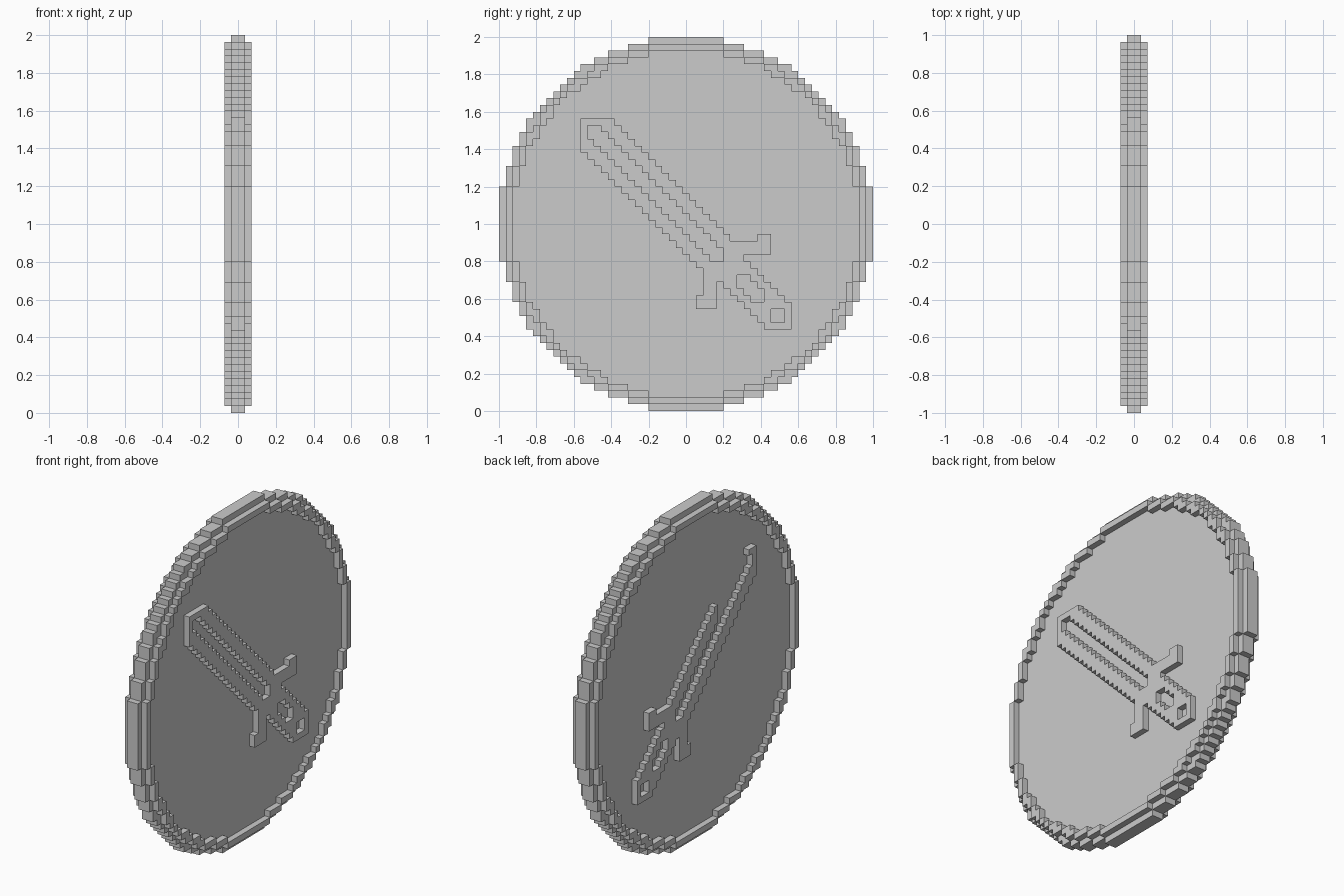
import bpy
import bmesh
from mathutils import Vector

old = bpy.data.objects.get("Cube")
if old:
    bpy.data.objects.remove(old, do_unlink=True)

HALF = 27                      # cells from the centre to the edge
UNIT = 2 / (2 * HALF + 1)      # cell size
SPAN = range(-HALF, HALF + 1)

grey = bpy.data.materials.new("plain grey")
grey.use_nodes = True
grey.diffuse_color = (0.6, 0.6, 0.6, 1)
grey.node_tree.nodes["Principled BSDF"].inputs["Base Color"].default_value = grey.diffuse_color


def in_disc(j, k, radius):
    return j * j + k * k <= radius * radius


def in_disc_body(j, k):
    return in_disc(j, k, HALF + 0.5)


def in_rim(j, k):
    return in_disc(j, k, HALF - 0.5) and not in_disc(j, k, HALF - 1.5)


def in_sword(j, k):
    across = abs(j + k)
    # Blade: diagonal band with a sunken middle
    if -15 <= j <= 6 and -6 <= k <= 15 and across <= 4:
        return not (across <= 1 and -14 <= j <= 5 and -5 <= k <= 14)
    # Crossguard: two arms with hooked ends, mirrored over the diagonal
    for a, b in ((j, k), (-k, -j)):
        if 5 <= a <= 12 and -4 <= b <= -3 or 11 <= a <= 12 and b == -2:
            return True
    # Pommel: small square frame
    if 12 <= j <= 15 and -15 <= k <= -12:
        return not (13 <= j <= 14 and -14 <= k <= -13)
    # Grip: narrower band with a sunken middle
    if 5 <= j <= 14 and -14 <= k <= -5 and across <= 3:
        return not (across <= 1 and 8 <= j <= 11 and -11 <= k <= -8)
    return False


def in_back_sword(j, k):
    # The upper edge of this blade stops short of the tip
    return in_sword(j, k) and not (j + k >= 2 and -13 <= j < -5)


def cells(rule, layers):
    return {(i, j, k) for i in layers for j in SPAN for k in SPAN if rule(j, k)}


parts = {
    "coin_disc": cells(in_disc_body, (-1, 0)),
    "left_rim": cells(in_rim, (1,)),
    "right_rim": cells(in_rim, (-2,)),
    "left_sword_relief": cells(in_sword, (1,)),
    "right_sword_relief": cells(in_back_sword, (-2,)),
}
solid = set().union(*parts.values())


def build(name, part):
    """Make the exposed cell faces of one part."""
    bm = bmesh.new()
    corners = {}

    def corner(point):
        key = tuple(point)
        if key not in corners:
            i, j, k = key
            corners[key] = bm.verts.new(
                (i * UNIT, (j - 0.5) * UNIT, 1 + (k - 0.5) * UNIT))
        return corners[key]

    for cell in part:
        for axis in range(3):
            for side in (0, 1):
                beside = list(cell)
                beside[axis] += 2 * side - 1
                if tuple(beside) in solid:
                    continue
                u, v = (axis + 1) % 3, (axis + 2) % 3
                loop = []
                for du, dv in ((0, 0), (1, 0), (1, 1), (0, 1)):
                    point = list(cell)
                    point[axis] += side
                    point[u] += du
                    point[v] += dv
                    loop.append(corner(point))
                bm.faces.new(loop if side else loop[::-1])
    mesh = bpy.data.meshes.new(name)
    bm.to_mesh(mesh)
    bm.free()
    mesh.materials.append(grey)
    obj = bpy.data.objects.new(name, mesh)
    bpy.context.collection.objects.link(obj)


for part_name, part_cells in parts.items():
    build(part_name, part_cells)
